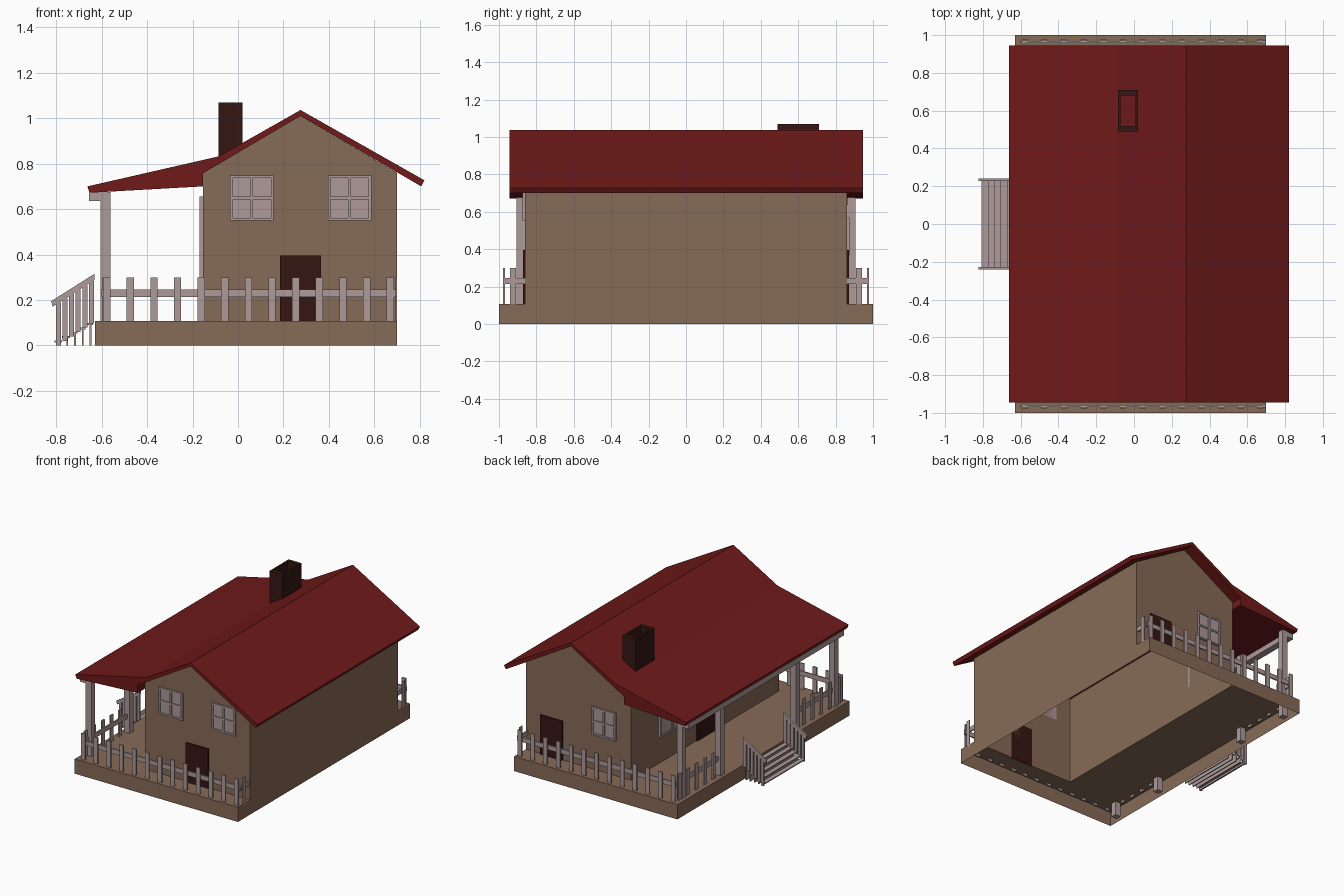
import bpy, bmesh, math

if "Cube" in bpy.data.objects:
    bpy.data.objects.remove(bpy.data.objects["Cube"])


def material(name, rgb):
    m = bpy.data.materials.new(name)
    m.diffuse_color = (*rgb, 1)
    m.use_nodes = True
    m.node_tree.nodes["Principled BSDF"].inputs["Base Color"].default_value = m.diffuse_color
    return m


BROWN = material("brown_wall", (0.24, 0.145, 0.095))
RED = material("red_roof", (0.16, 0.010, 0.010))
TRIM = material("pale_trim", (0.42, 0.32, 0.32))
DARK = material("dark_wood", (0.035, 0.008, 0.006))


def finish(bm, name, mat):
    me = bpy.data.meshes.new(name)
    bmesh.ops.recalc_face_normals(bm, faces=bm.faces)
    bm.to_mesh(me)
    bm.free()
    me.materials.append(mat)
    ob = bpy.data.objects.new(name, me)
    bpy.context.collection.objects.link(ob)
    return ob


def add_box(bm, x0, x1, y0, y1, z0, z1):
    ret = bmesh.ops.create_cube(bm, size=1)
    for v in ret["verts"]:
        v.co = ((x0 + x1) / 2 + v.co.x * (x1 - x0),
                (y0 + y1) / 2 + v.co.y * (y1 - y0),
                (z0 + z1) / 2 + v.co.z * (z1 - z0))


def boxes(name, mat, items):
    bm = bmesh.new()
    for b in items:
        add_box(bm, *b)
    return finish(bm, name, mat)


def add_prism(bm, profile, y0, y1):
    """Extrude an (x, z) profile along y; returns the cap and side faces."""
    a = [bm.verts.new((x, y0, z)) for x, z in profile]
    b = [bm.verts.new((x, y1, z)) for x, z in profile]
    n = len(profile)
    caps = [bm.faces.new(a), bm.faces.new(b[::-1])]
    sides = [bm.faces.new((a[i], b[i], b[(i + 1) % n], a[(i + 1) % n])) for i in range(n)]
    return caps, sides


X0, X1, HY = -0.155, 0.70, 0.86      # house footprint
FL = 0.108                           # porch floor height

# Platform: hollow underneath, open where the house stands
bm = bmesh.new()
xs, ys = (-0.63, X0, X1), (-1, -HY, HY, 1)
g = [[bm.verts.new((x, y, FL)) for y in ys] for x in xs]
for i in range(2):
    for j in range(3):
        if (i, j) != (1, 1):
            bm.faces.new((g[i][j], g[i + 1][j], g[i + 1][j + 1], g[i][j + 1]))
ring = g[0] + [g[1][3]] + g[2][::-1] + [g[1][0]]
low = [bm.verts.new((v.co.x, v.co.y, 0)) for v in ring]
for i in range(len(ring)):
    k = (i + 1) % len(ring)
    bm.faces.new((ring[i], ring[k], low[k], low[i]))
finish(bm, "platform", BROWN)

# House walls: gabled shell, open at top and bottom
bm = bmesh.new()
caps, sides = add_prism(bm, [(X0, FL), (X1, FL), (X1, 0.76), (0.275, 1.01), (X0, 0.76)], -HY, HY)
bmesh.ops.delete(bm, geom=[sides[0], sides[2], sides[3]], context="FACES_ONLY")
finish(bm, "house_walls", BROWN)

# Roof with the thick porch extension
bm = bmesh.new()
add_prism(bm, [(-0.663, 0.70), (-0.085, 0.832), (0.275, 1.036), (0.82, 0.727), (0.806, 0.70),
               (0.275, 1.01), (X0, 0.757), (X0, 0.70), (-0.653, 0.672)], -0.945, 0.945)
finish(bm, "roof", RED)

# Chimney: open rectangular tube
boxes("chimney", DARK, [(-0.085, -0.072, 0.49, 0.71, 0.80, 1.07),
                        (0.007, 0.02, 0.49, 0.71, 0.80, 1.07),
                        (-0.072, 0.007, 0.49, 0.52, 0.80, 1.07),
                        (-0.072, 0.007, 0.68, 0.71, 0.80, 1.07)])


# Windows: pane with frame and cross bars, laid on a front/back or left wall
def window(name, axis, wall, out, a0, a1, z0, z1):
    t = 0.012
    mid, mz = (a0 + a1) / 2, (z0 + z1) / 2
    parts = [(a0, a1, z0, z1, 0.006)]
    parts += [(a, a + t, z0, z1, 0.014) for a in (a0, mid - t / 2, a1 - t)]
    parts += [(a0, a1, z, z + t, 0.013) for z in (z0, mz - t / 2, z1 - t)]
    items = []
    for p0, p1, q0, q1, d in parts:
        w = sorted((wall, wall + out * d))
        items.append((p0, p1, *w, q0, q1) if axis == "y" else (*w, p0, p1, q0, q1))
    boxes(name, TRIM, items)


window("front_window_left", "y", -HY, -1, -0.035, 0.157, 0.55, 0.748)
window("front_window_right", "y", -HY, -1, 0.395, 0.587, 0.55, 0.748)
window("back_window", "y", HY, 1, -0.035, 0.157, 0.365, 0.57)
window("porch_window_back", "x", X0, -1, 0.25, 0.54, 0.30, 0.655)
window("porch_window_front", "x", X0, -1, -0.54, -0.25, 0.30, 0.655)

# Doors
boxes("front_door", DARK, [(0.185, 0.366, -HY - 0.012, -HY, FL, 0.396)])
boxes("back_door", DARK, [(0.40, 0.58, HY, HY + 0.012, FL, 0.396)])
boxes("porch_door", DARK, [(X0 - 0.01, X0, -0.10, 0.10, FL, 0.42)])

# Porch posts and the beam under the eave
boxes("porch_posts", TRIM, [(-0.605, -0.56, y - 0.022, y + 0.022, 0.005, 0.676)
                            for y in (-0.885, -0.44, 0.44, 0.885)])
boxes("porch_beam", TRIM, [(-0.655, -0.605, -0.905, 0.905, 0.635, 0.674)])

# Picket fences, mirrored front to back
RZ = (0.213, 0.247)
for side, s in (("front", -1), ("back", 1)):
    def span(a, b):
        return sorted((s * a, s * b))
    items = [(-0.60, X1, *span(0.958, 0.968), *RZ)]
    for i in range(13):
        x = -0.578 + i * 0.104
        items.append((x - 0.016, x + 0.016, *span(0.968, 0.978), 0.09, 0.30))
    boxes(side + "_fence", TRIM, items)
    items = [(-0.588, -0.578, *span(0.44, 0.975), *RZ)]
    for i in range(5):
        y = 0.925 - i * 0.1
        items.append((-0.598, -0.588, *span(y - 0.016, y + 0.016), 0.09, 0.30))
    boxes(side + "_porch_fence", TRIM, items)
    boxes(side + "_fence_return", TRIM, [
        (X1 - 0.016, X1 - 0.006, *span(HY, 0.975), *RZ),
        (X1 - 0.006, X1, *span(0.909, 0.941), 0.09, 0.30)])

# Stairs: thin treads on thin risers
steps = []
for i in range(5):
    x, z = -0.808 + i * 0.034, 0.022 + i * 0.019
    steps.append((x, x + 0.034, -0.23, 0.23, z - 0.008, z))
    steps.append((x + 0.019, x + 0.027, -0.23, 0.23, 0, z - 0.008))
boxes("stairs", TRIM, steps)

# Stair railings with slanted handrail
for name, s in (("front", -1), ("back", 1)):
    bm = bmesh.new()
    y0, y1 = sorted((s * 0.228, s * 0.242))
    add_prism(bm, [(-0.822, 0.195), (-0.815, 0.17), (-0.632, 0.288), (-0.632, 0.315)], y0, y1)
    for i in range(6):
        x = -0.79 + i * 0.029
        top = 0.19 + (x + 0.79) * 0.645
        add_box(bm, x - 0.011, x + 0.011, s * 0.235 - 0.005, s * 0.235 + 0.005,
                max(0, i * 0.0195), top)
    finish(bm, name + "_stair_railing", TRIM)
